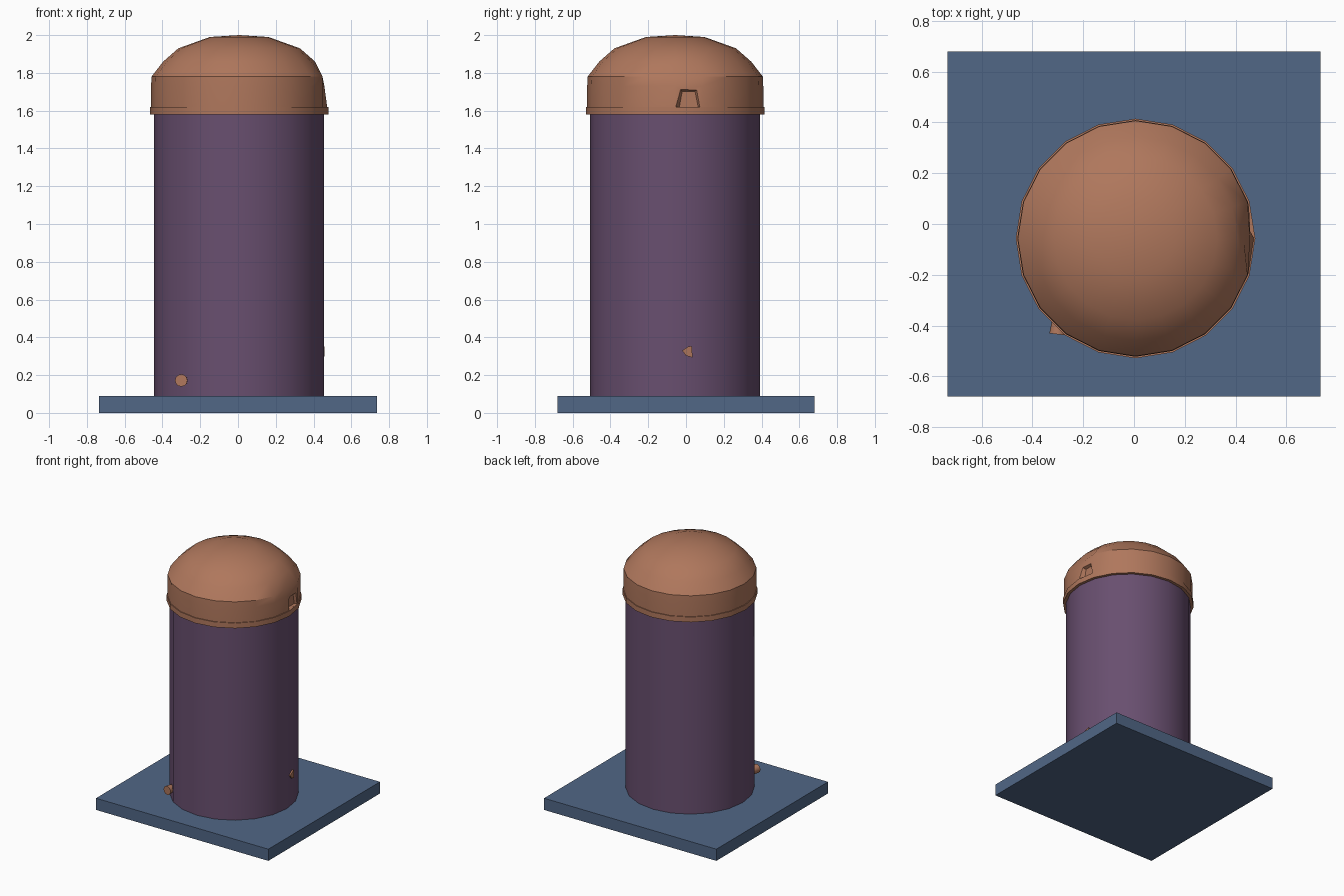
import bpy, bmesh, math
from mathutils import Matrix, Vector

if "Cube" in bpy.data.objects:
    bpy.data.objects.remove(bpy.data.objects["Cube"])

CX, CY, SIDES = 0.006, -0.057, 20

def material(name, rgb):
    m = bpy.data.materials.new(name)
    m.diffuse_color = (*rgb, 1)
    m.use_nodes = True
    m.node_tree.nodes["Principled BSDF"].inputs["Base Color"].default_value = m.diffuse_color
    return m

BLUE = material("slate_blue", (0.082, 0.135, 0.24))
PURPLE = material("dusty_purple", (0.14, 0.078, 0.16))
BROWN = material("copper_brown", (0.43, 0.185, 0.108))

def finish(name, bm, mat, smooth=None):
    bmesh.ops.recalc_face_normals(bm, faces=bm.faces)
    me = bpy.data.meshes.new(name)
    bm.to_mesh(me)
    bm.free()
    ob = bpy.data.objects.new(name, me)
    bpy.context.collection.objects.link(ob)
    if mat:
        me.materials.append(mat)
    if smooth:
        smooth_by_angle(ob, smooth)
    return ob

def activate(ob):
    bpy.ops.object.select_all(action='DESELECT')
    ob.select_set(True)
    bpy.context.view_layer.objects.active = ob

def smooth_by_angle(ob, degrees):
    activate(ob)
    bpy.ops.object.shade_smooth_by_angle(angle=math.radians(degrees))

def lathe(profile, top=None):
    """Closed solid from (radius, z) rings, with an optional apex height."""
    bm = bmesh.new()
    rings = [[bm.verts.new((CX + r * math.cos(2 * math.pi * i / SIDES),
                            CY + r * math.sin(2 * math.pi * i / SIDES), z))
              for i in range(SIDES)] for r, z in profile]
    for a, b in zip(rings, rings[1:]):
        for i in range(SIDES):
            j = (i + 1) % SIDES
            bm.faces.new((a[i], a[j], b[j], b[i]))
    bm.faces.new(rings[0][::-1])
    if top is None:
        bm.faces.new(rings[-1])
    else:
        apex = bm.verts.new((CX, CY, top))
        for i in range(SIDES):
            bm.faces.new((rings[-1][i], rings[-1][(i + 1) % SIDES], apex))
    return bm, rings

def prism(a, b):
    """Solid between two outlines with equal point counts."""
    bm = bmesh.new()
    va, vb = [bm.verts.new(p) for p in a], [bm.verts.new(p) for p in b]
    n = len(va)
    bm.faces.new(va)
    bm.faces.new(vb[::-1])
    for i in range(n):
        bm.faces.new((va[i], va[(i + 1) % n], vb[(i + 1) % n], vb[i]))
    return bm

# base slab
bm = bmesh.new()
bmesh.ops.create_cube(bm, size=1, matrix=Matrix.Translation((0, 0, 0.045))
                      @ Matrix.Diagonal((1.47, 1.36, 0.09, 1)))
finish("base_slab", bm, BLUE)

# round body
bm, _ = lathe([(0.45, 0.088), (0.45, 1.585)])
finish("body", bm, PURPLE, 30)

# domed cap with rim; the column on the right side leans a little
bm, rings = lathe([(0.472, 1.58), (0.472, 1.62), (0.466, 1.62), (0.466, 1.73),
                   (0.464, 1.78), (0.402, 1.86), (0.322, 1.93), (0.155, 1.99)], 2.0)
rings[3][0].co.x = 0.457
rings[4][0].co.x = 0.432
cap = finish("domed_cap", bm, BROWN)

# tapered notch cut into the cap's right side
outer = [(0.49, -0.064, 1.6205), (0.49, 0.094, 1.6205), (0.49, 0.072, 1.725), (0.49, -0.042, 1.725)]
inner = [(0.435, -0.035, 1.6205), (0.435, 0.064, 1.6205), (0.435, 0.048, 1.702), (0.435, -0.02, 1.702)]
cutter = finish("notch_cutter", prism(outer, inner), None)
cutter.hide_render = True
mod = cap.modifiers.new("notch", 'BOOLEAN')
mod.operation, mod.object, mod.solver = 'DIFFERENCE', cutter, 'EXACT'
activate(cap)
bpy.ops.object.modifier_apply(modifier=mod.name)
bpy.data.objects.remove(cutter)
smooth_by_angle(cap, 35)

# front knob
bm = bmesh.new()
axis = Vector((-0.12, -1, 0)).normalized()
bmesh.ops.create_cone(bm, cap_ends=True, segments=12, radius1=0.026, radius2=0.033, depth=0.08,
                      matrix=Matrix.Translation((-0.296, -0.395, 0.172))
                      @ axis.to_track_quat('Z', 'Y').to_matrix().to_4x4())
finish("front_knob", bm, BROWN, 30)

# small chip-shaped stud on the right side
outline = [(-0.02, 0.33), (0.0, 0.303), (0.035, 0.293), (0.03, 0.355), (0.01, 0.35)]
finish("side_stud", prism([(0.43, y, z) for y, z in outline],
                          [(0.459 - 0.15 * max(y, 0), y, z) for y, z in outline]), BROWN)
